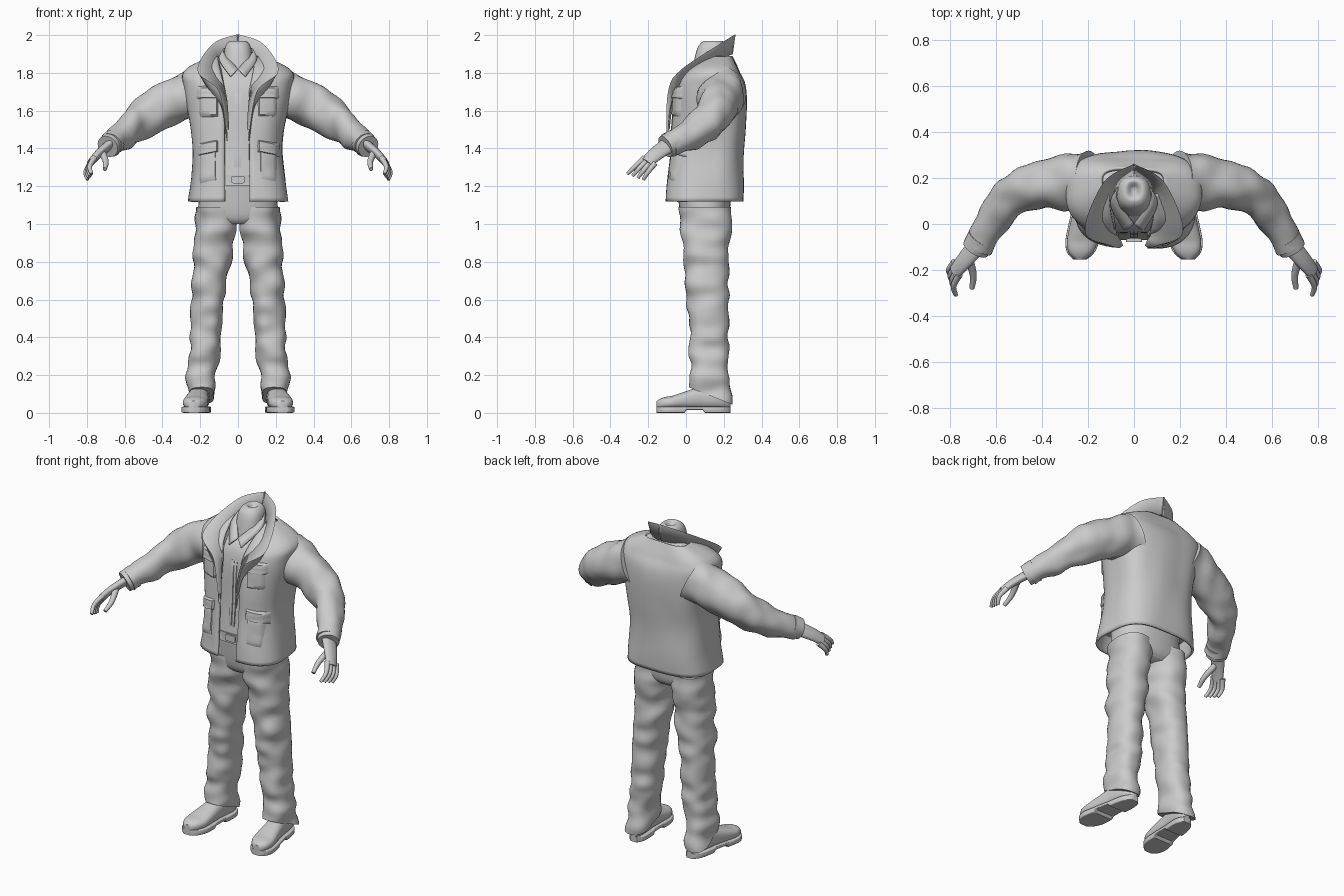
import bpy, bmesh, math
from mathutils import Vector, noise

if "Cube" in bpy.data.objects:
    bpy.data.objects.remove(bpy.data.objects["Cube"])

grey = bpy.data.materials.new("light_grey")
grey.use_nodes = True
tone = (0.6, 0.6, 0.6, 1)
grey.diffuse_color = tone
grey.node_tree.nodes["Principled BSDF"].inputs["Base Color"].default_value = tone


def resample(rows, steps):
    """Smooth interpolation through rows of numbers."""
    rows = [Vector(row) for row in rows]
    out = []
    for i in range(len(rows) - 1):
        here, there = rows[i], rows[i + 1]
        before = rows[max(i - 1, 0)]
        after = rows[min(i + 2, len(rows) - 1)]
        leave, arrive, gap = (there - before) / 2, (after - here) / 2, there - here
        for k in range(steps):
            t = k / steps
            out.append(here + leave * t + (3 * gap - 2 * leave - arrive) * t**2
                       + (leave + arrive - 2 * gap) * t**3)
    return out + [rows[-1]]


def power(value, n):
    return math.copysign(abs(value) ** (2 / n), value)


def ring(centre, across, along, n=2.4, count=32, start=0, end=math.tau):
    """Rounded-square ring, or part of one when start and end are given."""
    centre, across, along = Vector(centre), Vector(across), Vector(along)
    closed = end - start == math.tau
    turns = [start + (end - start) * k / (count - (not closed)) for k in range(count)]
    return [centre + across * power(math.sin(t), n) - along * power(math.cos(t), n)
            for t in turns]


def crease(rings, amount, scale):
    """Push rings in and out for soft cloth folds."""
    for points in rings:
        centre = sum(points, Vector()) / len(points)
        for point in points:
            sample = Vector(a * b for a, b in zip(point, scale))
            point += (point - centre).normalized() * noise.noise(sample) * amount
    return rings


def loft(name, rings, closed=True, mirror=False, thick=0, offset=0):
    bm = bmesh.new()
    verts = [[bm.verts.new(point) for point in points] for points in rings]
    count = len(rings[0])
    for low, high in zip(verts, verts[1:]):
        for k in range(count if closed else count - 1):
            m = (k + 1) % count
            bm.faces.new((low[k], low[m], high[m], high[k]))
    if closed:
        bm.faces.new(verts[0])
        bm.faces.new(verts[-1])
        bmesh.ops.recalc_face_normals(bm, faces=bm.faces)
    mesh = bpy.data.meshes.new(name)
    bm.to_mesh(mesh)
    bm.free()
    mesh.materials.append(grey)
    obj = bpy.data.objects.new(name, mesh)
    bpy.context.collection.objects.link(obj)
    if thick:
        solid = obj.modifiers.new("thickness", "SOLIDIFY")
        solid.thickness, solid.offset = thick, offset
    if mirror:
        obj.modifiers.new("mirror", "MIRROR").use_axis[0] = True
    bpy.ops.object.select_all(action="DESELECT")
    obj.select_set(True)
    bpy.context.view_layer.objects.active = obj
    bpy.ops.object.shade_smooth_by_angle(angle=math.radians(50))


def column(rows, n=2.4):
    """Level rings from rows of height, half width, front y and back y."""
    return [ring((0, (front + back) / 2, z), (width, 0, 0), (0, (back - front) / 2, 0), n)
            for z, width, front, back in rows]


def tube(path, first, last, flat=1, wide=(0, 0, 1), count=24):
    """Tapered rings along a path, stretched by flat along the wide direction."""
    points = resample(path, 8)
    out = []
    for i, point in enumerate(points):
        forward = (points[min(i + 1, len(points) - 1)] - points[max(i - 1, 0)]).normalized()
        side = forward.cross(Vector(wide)).normalized()
        radius = first + (last - first) * i / (len(points) - 1)
        out.append(ring(point, side * radius, side.cross(forward) * radius * flat, 2, count))
    return out


# Trousers: legs taper downwards, with the hem tilted over the instep
legs = []
for i in range(61):
    t = i / 60
    depth = 0.1 + 0.04 * t * t + 0.012 * max(0, 1 - 6 * t)
    legs.append(ring((0.2 - 0.09 * t, 0.13 - 0.03 * t, 0.09 + t),
                     (0.07 + 0.04 * t, 0, 0), (0, depth, depth * min(0, 2 * t - 0.4))))
loft("trouser_leg", crease(legs, 0.02, (7, 7, 13)), mirror=True)
hips = [(1, 0.17, 0, 0.2), (1.05, 0.21, -0.03, 0.23), (1.23, 0.2, -0.05, 0.24)]
loft("trouser_hips", column(resample(hips, 6)))
loft("belt", column([(z, 0.21, -0.07, 0.25) for z in (1.21, 1.26)]))
loft("belt_buckle", [ring((0, y, 1.235), (0.035, 0, 0), (0, 0, 0.02), 6)
                     for y in (-0.06, -0.078)])

# Shoes: sections from heel to toe, with a raised arch in the sole
upper, sole = [], []
for i in range(33):
    s = i / 32
    end = max(0.1, 1 - abs(2 * s - 1) ** 5) ** 0.5
    slope = min(1, max(0, 2.5 * s - 1))
    top = 0.14 - 0.05 * slope - 0.04 * (1 - end)
    width = (0.052 + 0.017 * slope) * end
    x, y = 0.19 + 0.045 * s, 0.235 - 0.39 * s
    upper.append(ring((x, y, top / 2 + 0.01), (width, 0, 0), (0, 0, top / 2 - 0.01)))
    low = 0.015 if 0.35 < s < 0.6 else 0
    sole.append(ring((x, y, low / 2 + 0.017), (width + 0.007, 0, 0), (0, 0, 0.017 - low / 2), 8))
loft("shoe_upper", upper, mirror=True)
loft("shoe_sole", sole, mirror=True)

# Jacket body: height, half width, front, back; open down the front
jacket = resample([(1.12, 0.265, -0.11, 0.3), (1.4, 0.24, -0.08, 0.31), (1.7, 0.28, -0.06, 0.32),
                   (1.81, 0.28, 0, 0.29), (1.89, 0.14, 0.11, 0.25)], 8)
BOXY = 2.9
shell = []
for z, width, front, back in jacket:
    opening = 0.06 + 0.2 * max(0, z - 1.7)
    left = math.asin((opening / width) ** (BOXY / 2))
    right = math.asin(((opening + 0.01) / width) ** (BOXY / 2))
    shell.append(ring((0, (front + back) / 2, z), (width, 0, 0), (0, (back - front) / 2, 0),
                      BOXY, 64, left, math.tau - right))
loft("jacket_body", crease(shell, 0.014, (6, 6, 4)), closed=False, thick=0.014, offset=-1)

# Shirt sits just inside the jacket
loft("shirt", column([(z, width - 0.03, front + 0.03, back - 0.03)
                      for z, width, front, back in jacket if z > 1.2], BOXY))
neck = [(1.8, 0.08, 0.03, 0.21), (1.93, 0.07, 0.06, 0.21), (1.97, 0.04, 0.1, 0.19),
        (1.95, 0.01, 0.13, 0.16)]
loft("neck", column(resample(neck, 5)))

# Shirt collar, and wide jacket collar running into the lapels
inner = resample([(0, 0.2, 1.94), (0.08, 0.13, 1.92), (0, 0, 1.82)], 8)
outer = resample([(0, 0.23, 1.9), (0.1, 0.1, 1.88), (0.04, -0.03, 1.78)], 8)
loft("shirt_collar", [inner, outer], closed=False, mirror=True, thick=0.008)
inner = resample([(0, 0.22, 1.9), (0.09, 0.14, 1.88), (0.08, -0.02, 1.76),
                  (0.06, -0.07, 1.65), (0.05, -0.09, 1.5)], 8)
outer = resample([(0, 0.26, 2), (0.13, 0.18, 1.95), (0.21, -0.03, 1.81),
                  (0.1, -0.09, 1.7), (0.06, -0.1, 1.5)], 8)
under = [a.lerp(b, 0.4) - Vector((0, 0, 0.06)) for a, b in zip(outer, inner)]
loft("jacket_collar", [inner, outer, under], closed=False, mirror=True, thick=0.01)


def panel(name, left, right, low, high, lift, slope=0):
    """Patch that follows the jacket front, with edges sunk into the cloth."""
    rows = []
    for i in range(9):
        rows.append([])
        for k in range(9):
            x = left + (right - left) * k / 8
            z = low + (high - low) * i / 8 - slope * (x - left)
            _, width, front, back = min(jacket, key=lambda row: abs(row[0] - z))
            bulge = (1 - (x / width) ** BOXY) ** (1 / BOXY)
            y = (front + back) / 2 - (back - front) / 2 * bulge
            sunk = 0.024 if i in (0, 8) or k in (0, 8) else 0
            rows[-1].append((x, y - lift + sunk, z))
    loft(name, rows, closed=False, mirror=True)


panel("shirt_placket", 0, 0.02, 1.25, 1.75, -0.025)
panel("chest_pocket", 0.1, 0.21, 1.56, 1.72, 0.011)
panel("chest_pocket_flap", 0.09, 0.22, 1.66, 1.73, 0.018)
panel("side_pocket", 0.11, 0.21, 1.22, 1.42, 0.009, 0.2)
panel("side_pocket_flap", 0.1, 0.22, 1.38, 1.45, 0.018, 0.2)

# Sleeves and cuffs
arm = [(0.2, 0.19, 1.71), (0.4, 0.17, 1.62), (0.55, 0.1, 1.52), (0.68, -0.09, 1.42)]
loft("sleeve", crease(tube(arm, 0.13, 0.062, 1.06, count=32), 0.022, (10, 10, 7)), mirror=True)
loft("cuff", tube([(0.66, -0.06, 1.435), (0.69, -0.11, 1.41)], 0.066, 0.06), mirror=True)

# Hands: fingers fan out from the knuckles and curl inwards
spread = (0.25, 0.8, -0.35)
loft("palm", tube([(0.68, -0.09, 1.42), (0.74, -0.16, 1.37), (0.78, -0.21, 1.325)],
                  0.026, 0.018, 1.9, spread), mirror=True)
for i, name in enumerate(("index", "middle", "ring", "little")):
    knuckle = Vector((0.76, -0.22, 1.35)) + i * Vector((0.007, 0.018, -0.01))
    middle = knuckle + Vector((0.025, 0.005 * i - 0.05, -0.045))
    tip = middle + Vector((-0.01, 0.005 * i - 0.04, -0.04))
    loft(name + "_finger", tube([knuckle, middle, tip], 0.016, 0.009, 1, spread, 12), mirror=True)
loft("thumb", tube([(0.72, -0.15, 1.38), (0.7, -0.22, 1.33), (0.705, -0.28, 1.29)],
                   0.02, 0.011, 1, spread, 12), mirror=True)
